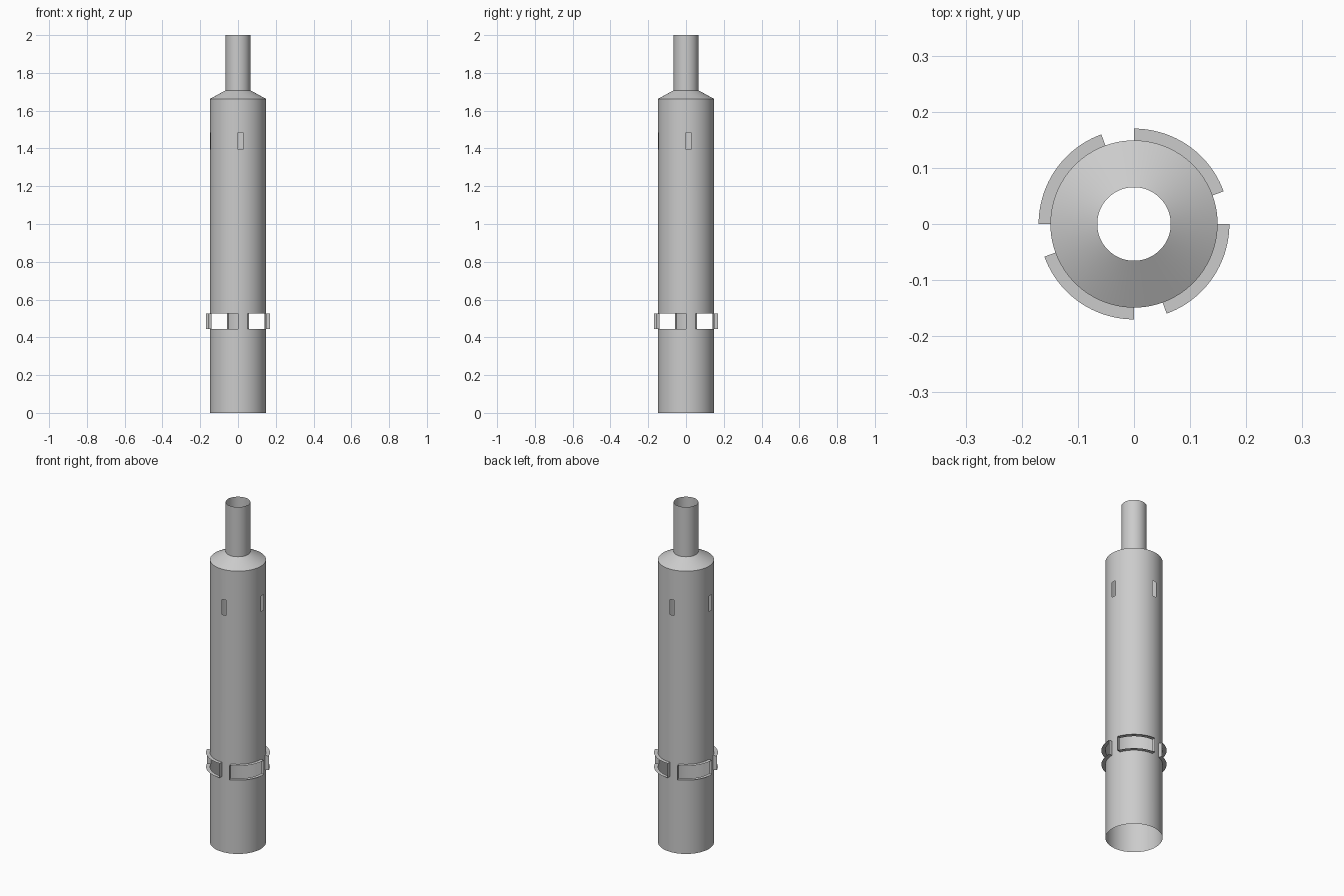
import bpy, bmesh, math
from mathutils import Matrix

if "Cube" in bpy.data.objects:
    bpy.data.objects.remove(bpy.data.objects["Cube"])

BODY_R, FRAME_R, TUBE_R = 0.149, 0.17, 0.0655
SHOULDER_Z, TUBE_Z, TOP_Z = 1.662, 1.708, 2.0
PORT_Z = (0.443, 0.527)      # wide ports near the base
SLIT_Z = (1.395, 1.485)      # narrow slits near the shoulder
PORT_ARC, SLIT_ARC = 70, 10  # degrees
STEPS = 180

metal = bpy.data.materials.new("grey metal")
metal.use_nodes = True
grey = (0.6, 0.6, 0.6, 1)
metal.diffuse_color = grey
metal.node_tree.nodes["Principled BSDF"].inputs["Base Color"].default_value = grey


def revolve(profile):
    """Thin open shell made by turning (radius, height) points about z."""
    bm = bmesh.new()
    verts = [bm.verts.new((r, 0, z)) for r, z in profile]
    edges = [bm.edges.new(pair) for pair in zip(verts, verts[1:])]
    bmesh.ops.spin(bm, geom=verts + edges, cent=(0, 0, 0), axis=(0, 0, 1),
                   angle=math.tau, steps=STEPS, use_duplicate=False)
    bmesh.ops.remove_doubles(bm, verts=bm.verts, dist=0.0001)
    bmesh.ops.recalc_face_normals(bm, faces=bm.faces)
    return bm


def finish(bm, name):
    mesh = bpy.data.meshes.new(name)
    bm.to_mesh(mesh)
    bm.free()
    mesh.materials.append(metal)
    obj = bpy.data.objects.new(name, mesh)
    bpy.context.collection.objects.link(obj)
    bpy.ops.object.select_all(action="DESELECT")
    obj.select_set(True)
    bpy.context.view_layer.objects.active = obj
    bpy.ops.object.shade_smooth_by_angle(angle=math.radians(30))


def inside(z, span):
    return span[0] - 0.001 < z < span[1] + 0.001


def is_opening(face):
    """Four ports and four slits, each starting on an axis."""
    c = face.calc_center_median()
    turn = math.degrees(math.atan2(c.y, c.x)) % 90
    return (inside(c.z, PORT_Z) and turn > 90 - PORT_ARC
            or inside(c.z, SLIT_Z) and turn < SLIT_ARC)


# Main barrel with its openings
barrel = revolve([(BODY_R, z) for z in (0, *PORT_Z, *SLIT_Z, SHOULDER_Z)])
bmesh.ops.delete(barrel, geom=[f for f in barrel.faces if is_opening(f)],
                 context="FACES")

# Thin frames standing out around the wide ports
rims = [e for e in barrel.edges
        if e.is_boundary and all(inside(v.co.z, PORT_Z) for v in e.verts)]
out = bmesh.ops.extrude_edge_only(barrel, edges=rims)["geom"]
grow = FRAME_R / BODY_R
bmesh.ops.transform(barrel, matrix=Matrix.Diagonal((grow, grow, 1, 1)),
                    verts=[g for g in out if isinstance(g, bmesh.types.BMVert)])
finish(barrel, "barrel")

# Sloping shoulder and open neck tube
finish(revolve([(BODY_R, SHOULDER_Z), (TUBE_R, TUBE_Z)]), "shoulder")
finish(revolve([(TUBE_R, TUBE_Z), (TUBE_R, TOP_Z)]), "neck_tube")
